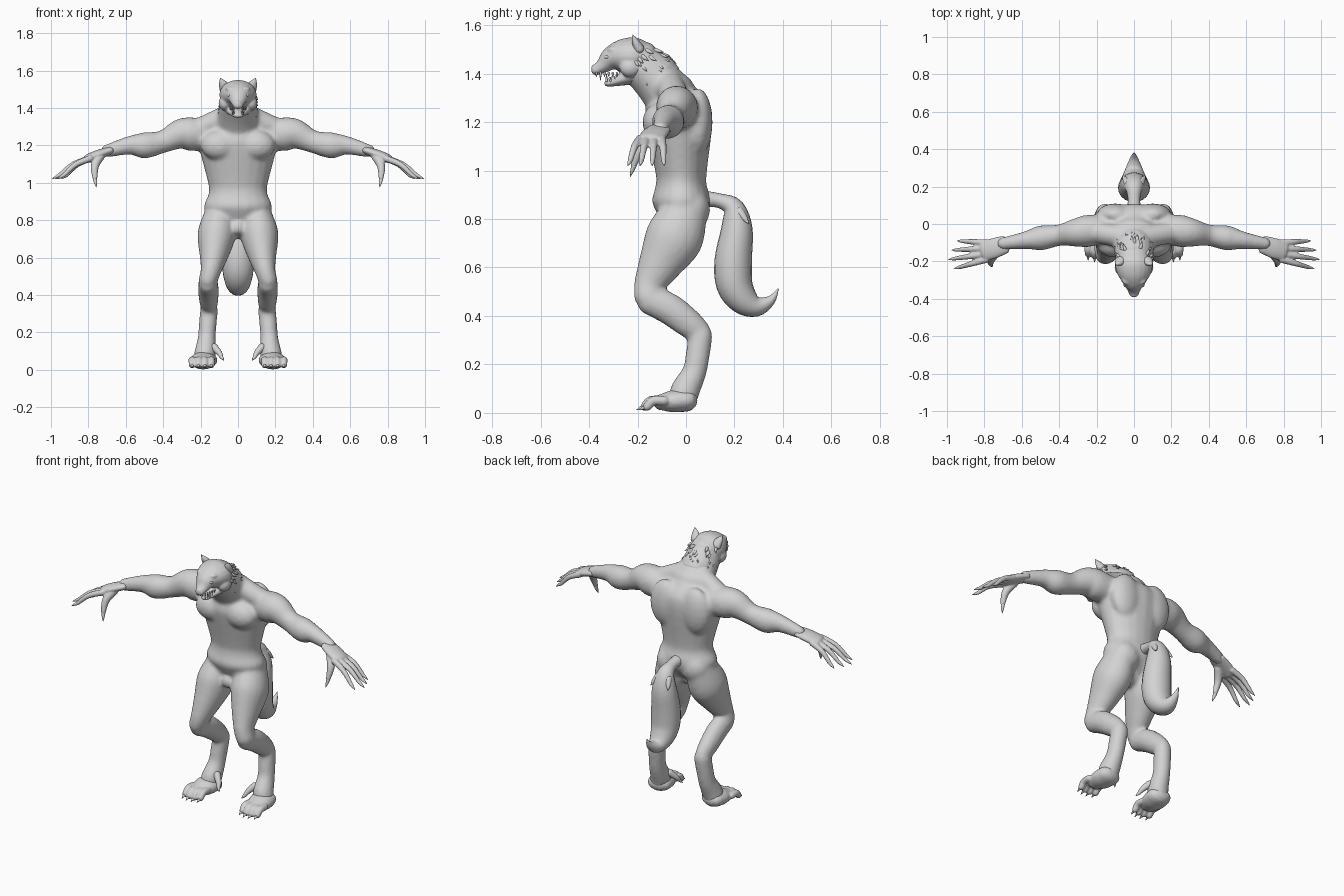
import bpy
import bmesh
import math
import random
from mathutils import Vector, Matrix

random.seed(4)
ACROSS, FORWARD = Vector((1, 0, 0)), Vector((0, 1, 0))
SIDES, STEPS = 20, 4

if "Cube" in bpy.data.objects:
    bpy.data.objects.remove(bpy.data.objects["Cube"], do_unlink=True)

colour = (.65, .65, .65, 1)
grey = bpy.data.materials.new("plain_grey")
grey.use_nodes = True
grey.diffuse_color = colour
grey.node_tree.nodes["Principled BSDF"].inputs["Base Color"].default_value = colour


def catmull(before, start, end, after, t):
    """Smooth curve value between start and end."""
    slope_in, slope_out = (end - before) / 2, (after - start) / 2
    rise = end - start
    curve = slope_in + slope_out - 2 * rise
    return start + t * (slope_in + t * (rise - slope_in - curve + t * curve))


def loft(bm, sections, wide=1, side=1, ref=ACROSS):
    """Smooth round-ended tube; each section is x, y, z and radius."""
    last = len(sections) - 1
    rows = []
    for i in range(last):
        around = [sections[min(max(i + k, 0), last)] for k in (-1, 0, 1, 2)]
        for step in range(STEPS):
            rows.append([catmull(*values, step / STEPS) for values in zip(*around)])
    rows.append(sections[-1])
    centres = [Vector(row[:3]) for row in rows]
    last = len(centres) - 1
    rings = []
    for i, row in enumerate(rows):
        along = (centres[min(i + 1, last)] - centres[max(i - 1, 0)]).normalized()
        rings.append((centres[i], along, max(row[3], .001)))

    # rounded caps made of shrinking rings
    def cap(ring, sign):
        centre, along, radius = ring
        reach = sign * radius * min(wide, 1)
        angles = [math.pi * part / 2 for part in (.3, .6, .9)]
        return [(centre + along * reach * math.sin(angle), along, radius * math.cos(angle))
                for angle in angles]

    rings = cap(rings[0], -1)[::-1] + rings + cap(rings[-1], 1)
    loops = []
    for centre, along, radius in rings:
        width_axis = (ref - along * ref.dot(along)).normalized()
        depth_axis = along.cross(width_axis)
        loop = []
        for k in range(SIDES):
            angle = math.tau * k / SIDES
            point = centre + radius * (width_axis * wide * math.cos(angle)
                                       + depth_axis * math.sin(angle))
            point.x *= side
            loop.append(bm.verts.new(point))
        loops.append(loop)
    for low, high in zip(loops, loops[1:]):
        for k in range(SIDES):
            bm.faces.new((low[k - 1], low[k], high[k], high[k - 1]))
    bm.faces.new(loops[0])
    bm.faces.new(loops[-1])


def spine(bm, points, wide=1, x_start=0, x_end=0, side=1):
    """Tube running in a front-to-back plane; each point is y, z and radius."""
    last = len(points) - 1
    loft(bm, [(x_start + (x_end - x_start) * i / last, *point)
              for i, point in enumerate(points)], wide, side)


def ball(bm, centre, radii, side=1):
    x, y, z = centre
    place = Matrix.Translation((x * side, y, z)) @ Matrix.Diagonal((*radii, 1))
    bmesh.ops.create_uvsphere(bm, u_segments=SIDES, v_segments=SIDES // 2, radius=1, matrix=place)


def spike(bm, base, tip, radius, side=1):
    base, tip = Vector(base), Vector(tip)
    middle = base.lerp(tip, .5)
    loft(bm, [(*base, radius), (*middle, radius * .7), (*tip, .001)],
         side=side, ref=(tip - base).orthogonal())


def finish(bm, name, voxel=0, smooth=0):
    """Turn the mesh into an object; a voxel size fuses its overlapping volumes."""
    bmesh.ops.recalc_face_normals(bm, faces=bm.faces[:])
    for face in bm.faces:
        face.smooth = True
    for vert in bm.verts:
        vert.co.z = max(vert.co.z, 0)
    mesh = bpy.data.meshes.new(name)
    bm.to_mesh(mesh)
    bm.free()
    mesh.materials.append(grey)
    part = bpy.data.objects.new(name, mesh)
    bpy.context.collection.objects.link(part)
    if voxel:
        fuse = part.modifiers.new("Fuse", 'REMESH')
        fuse.mode = 'VOXEL'
        fuse.voxel_size = voxel
        fuse.use_smooth_shade = True
        soften = part.modifiers.new("Soften", 'SMOOTH')
        soften.factor = .5
        soften.iterations = smooth


# Body: torso, neck, arms and legs fused together
body = bmesh.new()
spine(body, [(-.03, .76, .06), (-.02, .86, .12), (-.02, .94, .105), (-.02, 1, .107),
             (-.03, 1.2, .14), (-.04, 1.27, .13), (-.05, 1.32, .09)], wide=1.5)
spine(body, [(-.04, 1.27, .11), (-.11, 1.36, .1), (-.18, 1.43, .09)], wide=1.1)
ball(body, (0, -.09, .76), (.04, .04, .04))
for side in (1, -1):
    # chest, shoulder blade, buttock and neck muscle
    ball(body, (.1, -.11, 1.2), (.1, .07, .08), side)
    ball(body, (.1, .05, 1.2), (.1, .06, .14), side)
    ball(body, (.08, .02, .84), (.09, .08, .09), side)
    loft(body, [(.05, -.07, 1.36, .06), (.22, -.04, 1.28, .06)], side=side, ref=FORWARD)
    # arm, drifting forward towards the wrist
    arm = [(.16, 1.25, .08), (.25, 1.26, .09), (.31, 1.26, .08), (.4, 1.22, .06),
           (.5, 1.2, .07), (.58, 1.2, .05), (.7, 1.17, .035)]
    loft(body, [(x, -.15 * x, z, radius) for x, z, radius in arm], .95, side, FORWARD)
    # thigh, shank and long heel
    spine(body, [(-.01, .82, .1), (-.05, .72, .12), (-.11, .61, .09), (-.15, .53, .065),
                 (-.155, .48, .06)], .85, .1, .16, side)
    spine(body, [(-.15, .465, .06), (-.07, .43, .065), (.01, .37, .06), (.055, .335, .05)],
          .85, .16, .155, side)
    spine(body, [(.06, .32, .05), (.05, .25, .05), (.035, .17, .05), (0, .1, .06),
                 (-.01, .07, .06)], .95, .155, .18, side)
finish(body, "body", .011, 6)

# Head: nape, skull with muzzle, lower jaw, tongue, nose, brows and cheeks
head = bmesh.new()
spine(head, [(-.11, 1.385, .09), (-.21, 1.46, .085)], wide=1.1)
spine(head, [(-.18, 1.465, .07), (-.22, 1.47, .08), (-.27, 1.47, .07), (-.31, 1.46, .05),
             (-.34, 1.435, .033), (-.37, 1.415, .022)], wide=1.25)
spine(head, [(-.21, 1.395, .04), (-.3, 1.365, .018), (-.325, 1.36, .013)], wide=2)
spine(head, [(-.24, 1.395, .01), (-.315, 1.38, .006)], wide=2.5)
ball(head, (0, -.38, 1.425), (.018, .012, .012))
for side in (1, -1):
    ball(head, (.036, -.3, 1.5), (.03, .026, .015), side)
    ball(head, (.07, -.23, 1.425), (.034, .045, .04), side)
finish(head, "head", .006, 3)

ears, eyes, teeth, fur = (bmesh.new() for _ in range(4))
for side in (1, -1):
    loft(ears, [(.07, -.195, 1.505, .022), (.083, -.21, 1.535, .014), (.095, -.22, 1.56, .001)],
         1.4, side)
    ball(eyes, (.044, -.325, 1.468), (.013, .012, .009), side)
    # teeth along both jaws, with one longer fang each
    for i in range(6):
        size = .03 if i == 1 else .015
        upper = Vector((.02 + .004 * i, .017 * i - .37, 1.402))
        lower = upper + Vector((0, .025, -.032))
        drop = Vector((0, 0, size))
        spike(teeth, upper, upper - drop, .005, side)
        if i:
            spike(teeth, lower, lower + drop, .005, side)
finish(ears, "ears")
finish(eyes, "eyes")
finish(teeth, "teeth")

# Ragged tufts over the crown, nape and cheeks
neck_line = Vector((0, -.67, .74))
crown = ACROSS.cross(neck_line) * -1
crown = crown if crown.z > 0 else -crown
for _ in range(36):
    turn = random.uniform(-2, 2)
    outward = ACROSS * math.sin(turn) + crown * math.cos(turn)
    base = Vector((0, -.13, 1.385)) + neck_line * random.uniform(0, .12) + outward * .086
    spike(fur, base, base + (outward * .6 - neck_line * .8) * .035, .009)
finish(fur, "fur_tufts")

# Tail: narrow root, heavy brush and upturned tip
tail = bmesh.new()
spine(tail, [(.06, .885, .035), (.14, .875, .03), (.195, .845, .045), (.21, .76, .065),
             (.195, .63, .077), (.2, .53, .075), (.24, .465, .062), (.295, .44, .042),
             (.35, .465, .02), (.38, .51, .003)], wide=1.1)
for side in (1, -1):
    spike(tail, (.035, .22, .83), (.06, .26, .78), .02, side)
finish(tail, "tail")

# Hands and feet, each with its own claws
for side, label in ((1, "left"), (-1, "right")):
    hand, claws, foot = (bmesh.new() for _ in range(3))
    loft(hand, [(.69, -.11, 1.17, .022), (.75, -.13, 1.15, .025), (.8, -.145, 1.13, .024)],
         2.2, side, FORWARD)
    for i in range(4):
        start = Vector((.79, -.1 - .03 * i, 1.13))
        tip = Vector((1 - .03 * abs(i - 1.8), -.09 - .05 * i, 1.02))
        knuckle = start.lerp(tip, .45) + Vector((0, 0, .017))
        end = start.lerp(tip, .8)
        loft(hand, [(*start, .018), (*knuckle, .015), (*end, .011)],
             side=side, ref=(tip - start).orthogonal())
        spike(claws, end, tip, .01, side)
    # thumb
    loft(hand, [(.735, -.15, 1.145, .025), (.765, -.19, 1.09, .022), (.765, -.215, 1.025, .013)],
         side=side)
    spike(claws, (.765, -.215, 1.02), (.757, -.23, .975), .011, side)
    finish(hand, label + "_hand", .005, 3)

    spine(foot, [(0, .052, .047), (-.055, .048, .046), (-.1, .044, .034)], 1.5, .18, .196, side)
    for i in range(4):
        x = .143 + .034 * i
        front = -.17 if i in (1, 2) else -.16
        spine(foot, [(-.09, .05, .02), (front + .025, .05, .02), (front, .026, .018)],
              1, x, x, side)
        spike(claws, (x, front, .028), (x, front - .035, .012), .01, side)
    # inner dewclaw
    loft(foot, [(.128, -.02, .12, .022), (.1, -.045, .09, .016), (.09, -.06, .07, .012)],
         side=side, ref=FORWARD)
    spike(claws, (.09, -.06, .07), (.075, -.075, .05), .01, side)
    finish(foot, label + "_foot", .006, 3)
    finish(claws, label + "_claws")
